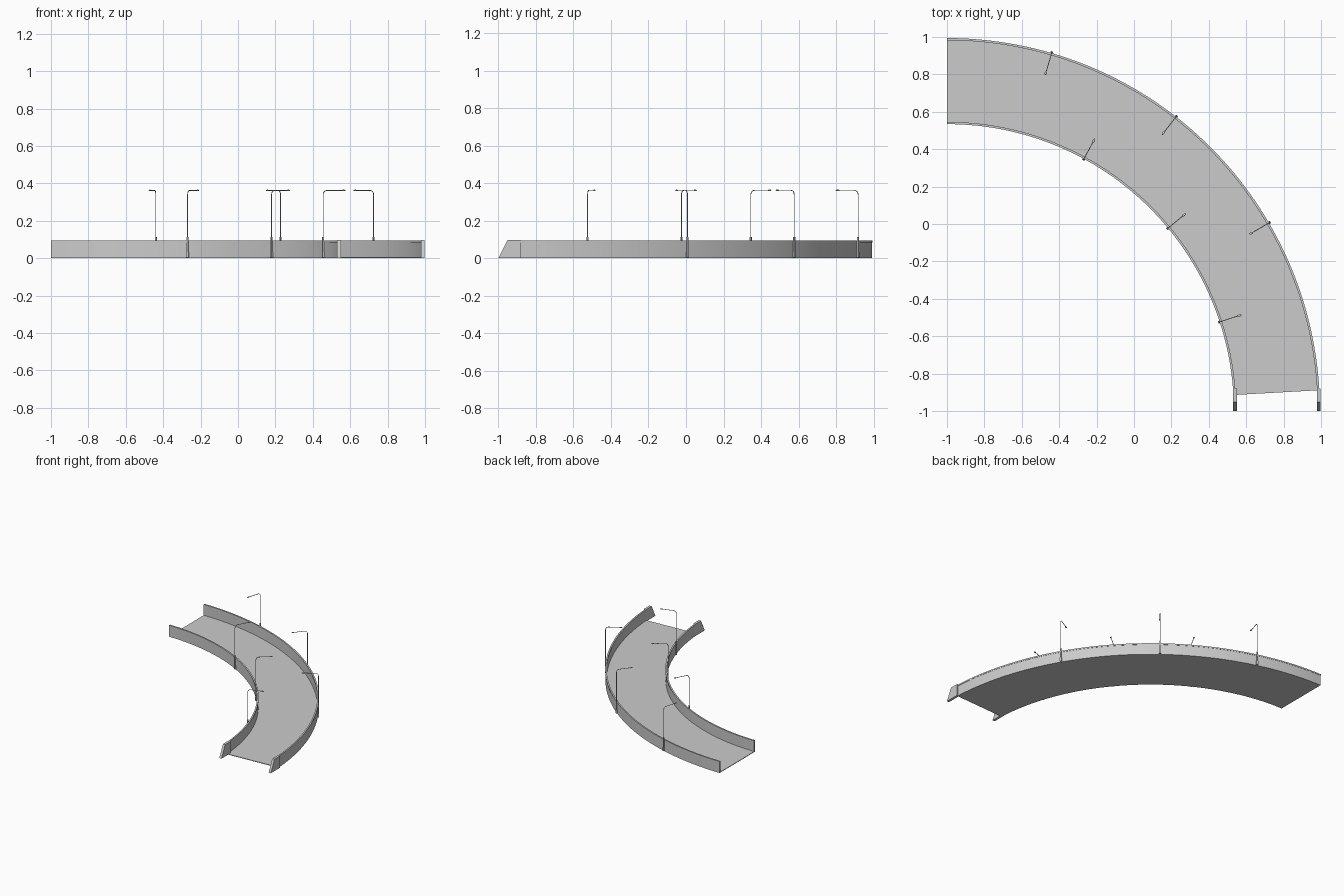
import bpy, bmesh
from math import sin, cos, radians, pi
from mathutils import Vector, Matrix

if "Cube" in bpy.data.objects:
    bpy.data.objects.remove(bpy.data.objects["Cube"])

CX, CY = -1.0, -1.0          # centre of the bend
A0, A1 = radians(3.2), radians(90)


def finish(bm, name, smooth=True):
    bmesh.ops.recalc_face_normals(bm, faces=bm.faces)
    me = bpy.data.meshes.new(name)
    bm.to_mesh(me)
    bm.free()
    ob = bpy.data.objects.new(name, me)
    bpy.context.collection.objects.link(ob)
    if smooth:
        bpy.ops.object.select_all(action='DESELECT')
        bpy.context.view_layer.objects.active = ob
        ob.select_set(True)
        bpy.ops.object.shade_smooth_by_angle(angle=radians(30))
    return ob


def arc_sweep(name, profile, n=64):
    """Sweep a (radius, z) profile around the bend."""
    bm = bmesh.new()
    rings = []
    for i in range(n + 1):
        a = A0 + (A1 - A0) * i / n
        rings.append([bm.verts.new((CX + r * cos(a), CY + r * sin(a), z)) for r, z in profile])
    k = len(profile)
    for p, q in zip(rings, rings[1:]):
        for j in range(k):
            bm.faces.new((p[j], p[(j + 1) % k], q[(j + 1) % k], q[j]))
    bm.faces.new(rings[0])
    bm.faces.new(rings[-1])
    return finish(bm, name)


def rect(r0, r1, z0, z1):
    return [(r0, z0), (r1, z0), (r1, z1), (r0, z1)]


def end_block(name, r):
    """Sloped barrier end, extruded from its side outline."""
    bm = bmesh.new()
    outline = [(-0.88, 0), (-1.0, 0), (-0.952, 0.097), (-0.88, 0.097)]
    f = bm.faces.new([bm.verts.new((CX + r - 0.01, y, z)) for y, z in outline])
    ext = bmesh.ops.extrude_face_region(bm, geom=[f])
    bmesh.ops.translate(bm, verts=[v for v in ext['geom'] if isinstance(v, bmesh.types.BMVert)],
                        vec=(0.02, 0, 0))
    return finish(bm, name, False)


def box(bm, size, loc):
    m = Matrix.Translation(loc) @ Matrix.Diagonal((*size, 1))
    bmesh.ops.create_cube(bm, size=1, matrix=m)


def tube(bm, path, rad, n=8):
    """Round tube along a path lying in the local xz plane."""
    rings = []
    for i, p in enumerate(path):
        t = (path[min(i + 1, len(path) - 1)] - path[max(i - 1, 0)]).normalized()
        side = Vector((0, 1, 0))
        up = t.cross(side)
        rings.append([bm.verts.new(p + rad * (cos(2 * pi * j / n) * side + sin(2 * pi * j / n) * up))
                      for j in range(n)])
    for p, q in zip(rings, rings[1:]):
        for j in range(n):
            bm.faces.new((p[j], p[(j + 1) % n], q[(j + 1) % n], q[j]))
    bm.faces.new(rings[0])
    bm.faces.new(rings[-1])


def lamp(name, r, deg, inward):
    bm = bmesh.new()
    # mounting bracket on the outside of the wall
    box(bm, (0.010, 0.014, 0.030), (0, 0, 0.019))
    box(bm, (0.008, 0.009, 0.080), (0, 0, 0.074))
    # pole with a rounded bend into the arm
    b, top = 0.022, 0.362
    path = [Vector((0, 0, 0.11)), Vector((0, 0, 0.22))]
    for i in range(7):
        a = pi / 2 * i / 6
        path.append(Vector((b - b * cos(a), 0, top - b + b * sin(a))))
    path.append(Vector((0.108, 0, top)))
    tube(bm, path, 0.0022)
    # flattened lamp head
    m = Matrix.Translation((0.114, 0, top)) @ Matrix.Diagonal((0.012, 0.006, 0.004, 1))
    bmesh.ops.create_uvsphere(bm, u_segments=12, v_segments=8, radius=1, matrix=m)
    ob = finish(bm, name)
    a = radians(deg)
    ob.location = (CX + r * cos(a), CY + r * sin(a), 0)
    ob.rotation_euler.z = a + (pi if inward else 0)


# road deck
arc_sweep("road_deck", rect(1.538, 1.99, 0.0, 0.005))

# side walls, top rails and sloped ends
for side, r in (("inner", 1.54), ("outer", 1.988)):
    arc_sweep(side + "_wall", rect(r - 0.004, r + 0.004, 0.0, 0.088))
    arc_sweep(side + "_top_rail", rect(r - 0.006, r + 0.006, 0.084, 0.095))
    end_block(side + "_wall_end", r)

# street lamps
for i, d in enumerate((73.7, 52.1, 30.3)):
    lamp(f"outer_street_lamp_{i + 1}", 1.998, d, True)
for i, d in enumerate((61.5, 39.6, 18.1)):
    lamp(f"inner_street_lamp_{i + 1}", 1.531, d, False)
